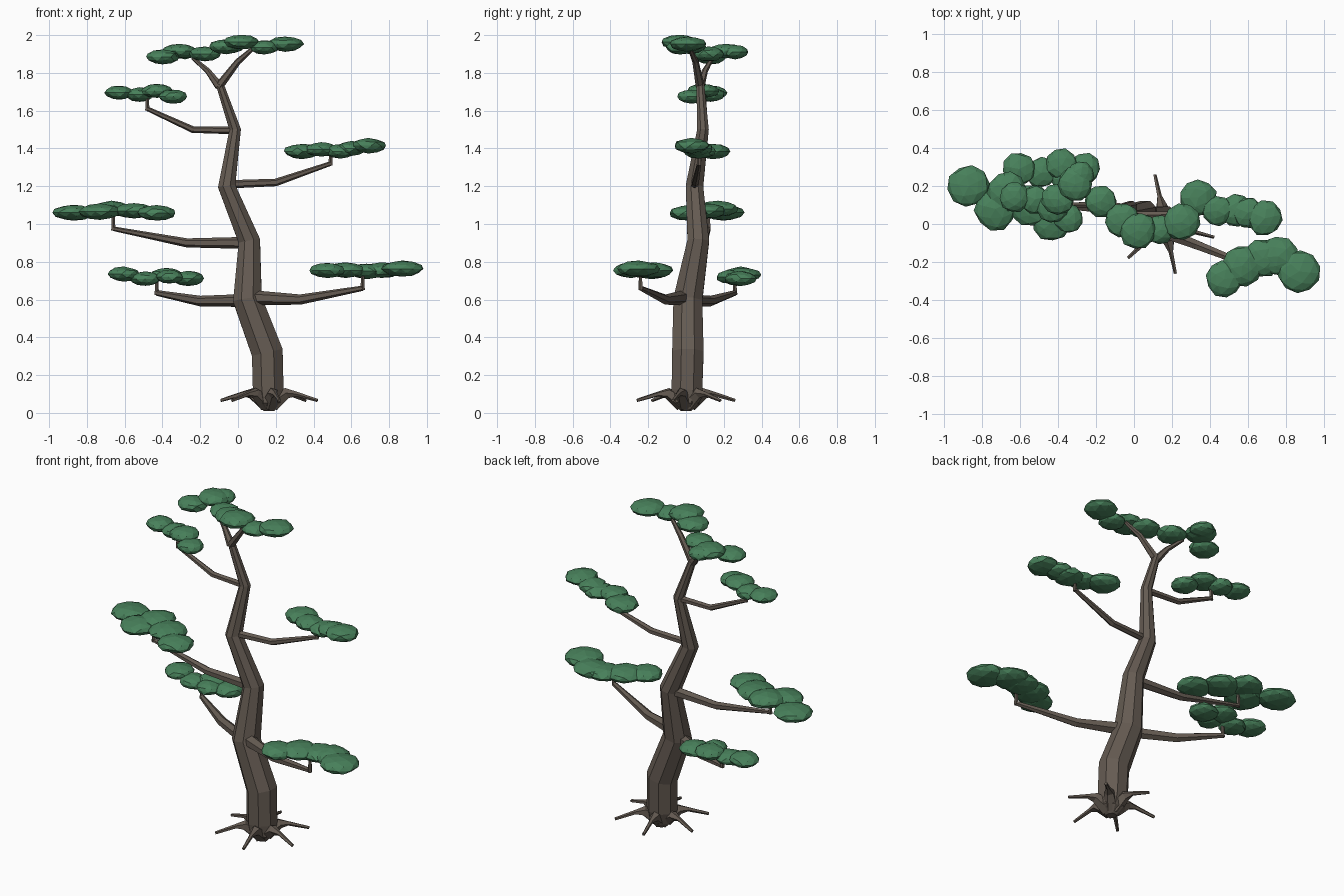
import bpy, bmesh, math, random
from mathutils import Vector, Matrix

if "Cube" in bpy.data.objects:
    bpy.data.objects.remove(bpy.data.objects["Cube"])

random.seed(4)

def material(name, col):
    m = bpy.data.materials.new(name)
    m.diffuse_color = (*col, 1)
    m.use_nodes = True
    m.node_tree.nodes["Principled BSDF"].inputs["Base Color"].default_value = m.diffuse_color
    return m

BARK = material("bark", (0.13, 0.105, 0.085))
LEAF = material("needles", (0.065, 0.22, 0.105))

def finish(bm, name, mat):
    bmesh.ops.recalc_face_normals(bm, faces=bm.faces)
    me = bpy.data.meshes.new(name)
    bm.to_mesh(me)
    bm.free()
    me.materials.append(mat)
    ob = bpy.data.objects.new(name, me)
    bpy.context.collection.objects.link(ob)
    return ob

def tube(bm, path, sides):
    """Low-poly tapered tube; path holds (x, y, z, radius)."""
    pts = [Vector(p[:3]) for p in path]
    d0 = (pts[-1] - pts[0]).normalized()
    ref = Vector((0, 1, 0)) if abs(d0.z) > 0.8 else Vector((-d0.y, d0.x, 0)).normalized()
    rings = []
    for i, p in enumerate(pts):
        t = (pts[min(i + 1, len(pts) - 1)] - pts[max(i - 1, 0)]).normalized()
        u = (ref - t * ref.dot(t)).normalized()
        v = t.cross(u)
        r = path[i][3]
        rings.append([bm.verts.new(p + r * (u * math.cos(a) + v * math.sin(a)))
                      for a in (2 * math.pi * (k + 0.5) / sides for k in range(sides))])
    for a, b in zip(rings, rings[1:]):
        for k in range(sides):
            j = (k + 1) % sides
            bm.faces.new((a[k], a[j], b[j], b[k]))
    bm.faces.new(rings[0])
    bm.faces.new(rings[-1])

def limb(name, path, sides):
    bm = bmesh.new()
    tube(bm, path, sides)
    return finish(bm, name, BARK)

def foliage(name, blobs):
    """Pad of flattened, slightly irregular lumps; blobs hold (x, y, z, radius)."""
    bm = bmesh.new()
    for x, y, z, r in blobs:
        mat = (Matrix.Translation((x, y, z)) @ Matrix.Rotation(random.uniform(0, 6), 4, 'Z')
               @ Matrix.Diagonal((r * 1.04, r, 0.028 + r * 0.13, 1)))
        new = bmesh.ops.create_icosphere(bm, subdivisions=2, radius=1, matrix=mat)["verts"]
        c = Vector((x, y, z))
        for v in new:
            v.co = c + (v.co - c) * random.uniform(0.94, 1.05)
    return finish(bm, name, LEAF)

# Trunk with a rounded foot
limb("trunk", [(.165, 0, .01, .03), (.165, 0, .05, .075), (.16, .005, .12, .088),
               (.155, .01, .32, .09), (.05, .01, .6, .083), (.06, .065, .91, .062),
               (-.06, .045, 1.2, .05), (-.015, .09, 1.5, .033), (-.1, .075, 1.75, .022)], 8)

# Forked top
limb("fork_left", [(-.1, .075, 1.73, .024), (-.16, .1, 1.81, .016), (-.24, .14, 1.88, .01)], 6)
limb("fork_right", [(-.1, .075, 1.73, .024), (.0, .05, 1.86, .017), (.08, .02, 1.93, .011)], 6)

# Surface roots: stout knuckle then thin tip
for i in range(6):
    a = math.radians(46 + 60 * i + random.uniform(-5, 5))
    path = [(.165 + r * math.cos(a), r * math.sin(a), z, w) for r, z, w in
            ((.02, .05, .045), (.10, .105, .03), (.15, .1, .013), (.265, .066, .009))]
    limb(f"root_{i + 1}", path, 5)

# Branches (start, elbow, end) with a short upright twig under each pad
branches = {
    "low_left": ((.03, .01, .595, .034), (-.2, .13, .592, .028), (-.43, .26, .635, .015), .1),
    "low_right": ((.07, -.01, .61, .04), (.33, -.11, .6, .027), (.66, -.24, .66, .014), .1),
    "middle_left": ((.05, .065, .9, .032), (-.27, .09, .9, .024), (-.66, .12, .975, .012), .08),
    "middle_right": ((-.05, .045, 1.21, .022), (.2, .05, 1.22, .02), (.49, .07, 1.32, .012), .06),
    "high_left": ((-.02, .09, 1.495, .02), (-.24, .1, 1.5, .018), (-.48, .1, 1.61, .012), .07),
}
for name, (a, b, c, up) in branches.items():
    limb("branch_" + name, [a, b, c], 6)
    limb("twig_" + name, [(*c[:2], c[2] - .01, .012), (*c[:2], c[2] + up, .008)], 5)

# Foliage pads
foliage("pad_low_left", [(-.605, .29, .735, .085), (-.49, .27, .71, .08), (-.38, .31, .73, .085),
                         (-.265, .29, .712, .085), (-.36, .23, .72, .07)])
foliage("pad_low_right", [(.475, -.29, .755, .095), (.57, -.22, .755, .105), (.68, -.18, .75, .1),
                          (.76, -.17, .755, .105), (.87, -.25, .763, .11)])
foliage("pad_middle_left", [(-.87, .2, 1.06, .108), (-.73, .08, 1.065, .11), (-.67, .17, 1.08, .105),
                            (-.55, .1, 1.07, .11), (-.43, .01, 1.058, .1)])
foliage("pad_middle_right", [(.34, .14, 1.385, .095), (.44, .07, 1.395, .08), (.54, .07, 1.385, .085),
                             (.6, .06, 1.4, .08), (.69, .03, 1.415, .092)])
foliage("pad_high_left", [(-.63, .14, 1.695, .077), (-.52, .13, 1.685, .075), (-.43, .09, 1.705, .083),
                          (-.345, .03, 1.675, .077)])
foliage("pad_top_left", [(-.4, .13, 1.885, .085), (-.31, .21, 1.915, .09), (-.28, .26, 1.91, .07),
                         (-.175, .12, 1.9, .085)])
foliage("pad_top_right", [(-.06, .02, 1.94, .09), (.02, -.035, 1.963, .095), (.14, -.03, 1.935, .075),
                          (.25, .01, 1.953, .095)])
